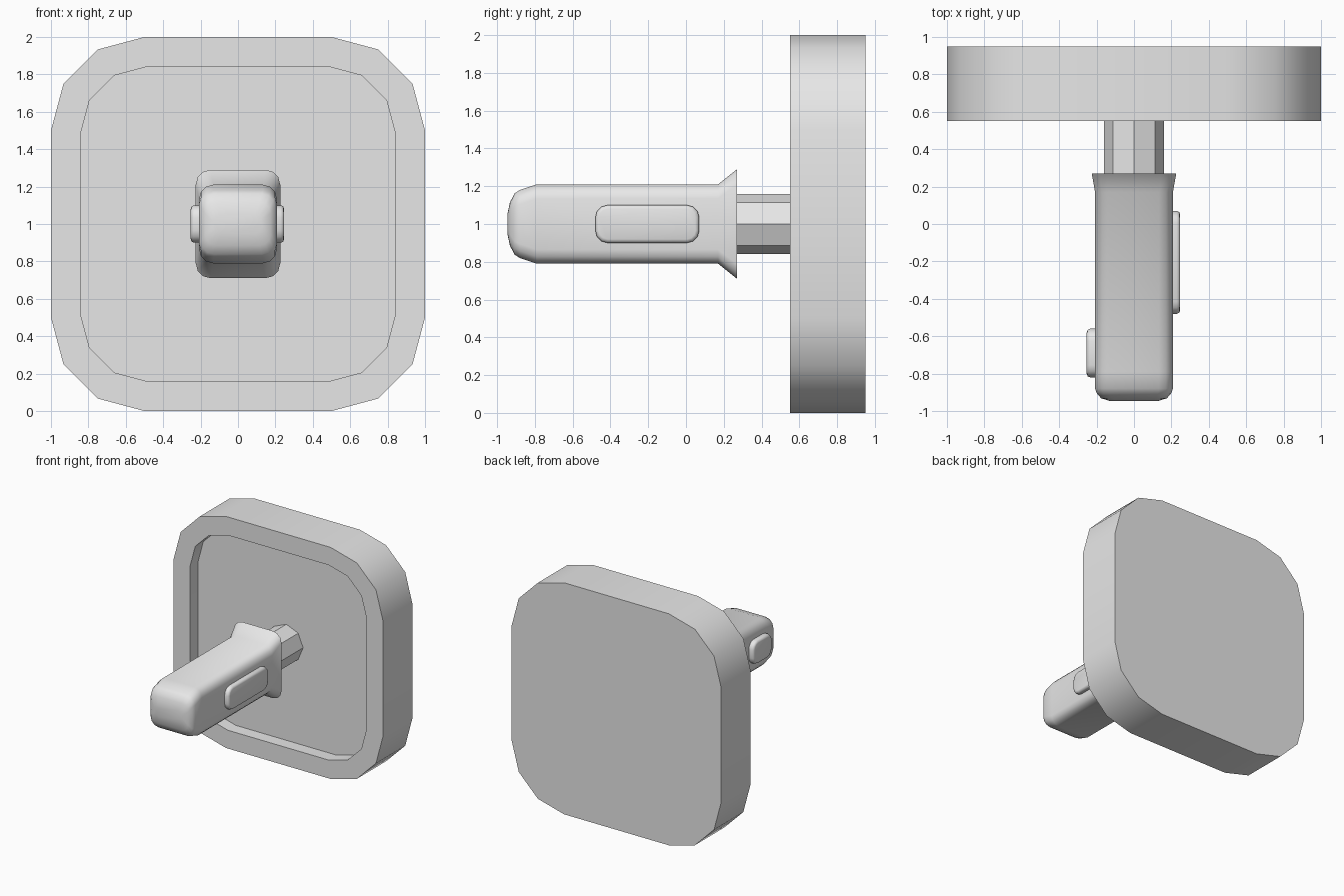
import bpy, bmesh, math

if "Cube" in bpy.data.objects:
    bpy.data.objects.remove(bpy.data.objects["Cube"])

grey = bpy.data.materials.new("grey")
grey.diffuse_color = (0.8, 0.8, 0.8, 1)
grey.use_nodes = True
grey.node_tree.nodes["Principled BSDF"].inputs["Base Color"].default_value = grey.diffuse_color


def rounded_rect(hw, hh, r, seg):
    """Outline of a rectangle with round corners, centred on the origin."""
    pts = []
    for k, (sx, sy) in enumerate(((1, 1), (-1, 1), (-1, -1), (1, -1))):
        for i in range(seg + 1):
            a = math.pi / 2 * (k + i / seg)
            pts.append((sx * (hw - r) + r * math.cos(a), sy * (hh - r) + r * math.sin(a)))
    return pts


def loft(name, rings, angle=40):
    """Skin a list of equal-length 3D rings and cap both ends."""
    bm = bmesh.new()
    loops = [[bm.verts.new(p) for p in ring] for ring in rings]
    n = len(loops[0])
    for a, b in zip(loops, loops[1:]):
        for i in range(n):
            bm.faces.new((a[i], a[(i + 1) % n], b[(i + 1) % n], b[i]))
    bm.faces.new(loops[0])
    bm.faces.new(loops[-1])
    bmesh.ops.recalc_face_normals(bm, faces=bm.faces)
    mesh = bpy.data.meshes.new(name)
    bm.to_mesh(mesh)
    bm.free()
    mesh.materials.append(grey)
    obj = bpy.data.objects.new(name, mesh)
    bpy.context.collection.objects.link(obj)
    bpy.ops.object.select_all(action='DESELECT')
    obj.select_set(True)
    bpy.context.view_layer.objects.active = obj
    bpy.ops.object.shade_smooth_by_angle(angle=math.radians(angle))
    return obj


def ring_y(y, hx, hz, r, seg):
    return [(u, y, 1 + v) for u, v in rounded_rect(hx, hz, r, seg)]


# Wall plate with a shallow recess in its front
loft("plate", [ring_y(0.95, 1, 1, 0.5, 3), ring_y(0.55, 1, 1, 0.5, 3),
               ring_y(0.55, 0.842, 0.842, 0.36, 3), ring_y(0.66, 0.842, 0.842, 0.36, 3)])

# Eight-sided shaft
loft("shaft", [[(0.16 * math.cos(i * math.pi / 4), y, 1 + 0.16 * math.sin(i * math.pi / 4))
                for i in range(8)] for y in (0.25, 0.67)])

# Handle: flared collar, straight grip, rounded tip (y, half width, half height, corner)
sections = [(0.27, 0.226, 0.29, 0.08), (0.17, 0.208, 0.21, 0.075), (-0.79, 0.208, 0.21, 0.075),
            (-0.88, 0.208, 0.18, 0.075), (-0.908, 0.198, 0.162, 0.07),
            (-0.932, 0.175, 0.115, 0.06), (-0.946, 0.13, 0.05, 0.04)]
loft("handle", [ring_y(y, hx, hz, r, 3) for y, hx, hz, r in sections])

# Side buttons: long one on the right, short one on the left
for name, side, y, half, top in (("long_button", 1, -0.205, 0.275, 0.247),
                                 ("short_button", -1, -0.69, 0.13, 0.253)):
    loft(name, [[(side * x, y + u, 1 + v) for u, v in rounded_rect(half - d, 0.1 - d, 0.065 - d, 3)]
                for x, d in ((0.19, 0), (top - 0.018, 0), (top - 0.005, 0.006), (top, 0.02))], 50)
